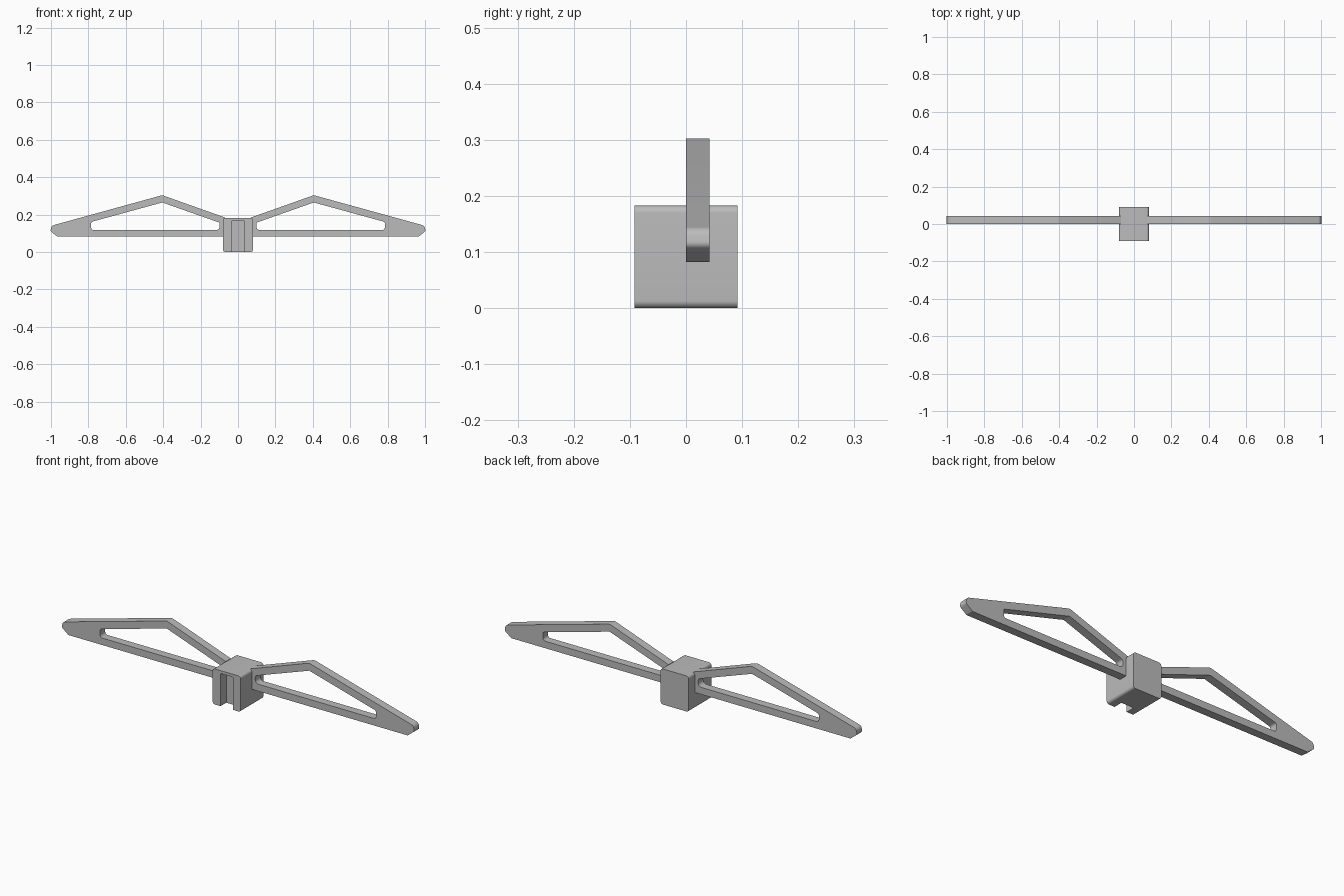
import bpy
import math
from mathutils import Vector

cube = bpy.data.objects.get("Cube")
if cube:
    bpy.data.objects.remove(cube, do_unlink=True)

grey = bpy.data.materials.new("plain grey")
grey.use_nodes = True
COLOUR = (0.5, 0.5, 0.5, 1)
grey.diffuse_color = COLOUR
grey.node_tree.nodes["Principled BSDF"].inputs["Base Color"].default_value = COLOUR


def rounded(corners, steps=6):
    """Outline from (x, z, radius) corners, each cut by a curved fillet."""
    points = []
    for i, (x, z, r) in enumerate(corners):
        p = Vector((x, z))
        if r == 0:
            points.append(p)
            continue
        a = (Vector(corners[i - 1][:2]) - p).normalized()
        b = (Vector(corners[(i + 1) % len(corners)][:2]) - p).normalized()
        half = a.angle(b) / 2
        centre = p + (a + b).normalized() * (r / math.sin(half))
        start = p + a * (r / math.tan(half)) - centre
        end = p + b * (r / math.tan(half)) - centre
        for s in range(steps + 1):
            points.append(centre + start.lerp(end, s / steps).normalized() * r)
    return points


def plate(name, outlines, y0, y1):
    """Solid plate between y0 and y1; later outlines become holes."""
    curve = bpy.data.curves.new(name, "CURVE")
    curve.dimensions = "2D"
    curve.fill_mode = "BOTH"
    curve.extrude = (y1 - y0) / 2
    for outline in outlines:
        pts = rounded(outline)
        spline = curve.splines.new("POLY")
        spline.points.add(len(pts) - 1)
        for sp, p in zip(spline.points, pts):
            sp.co = (p.x, p.y, 0, 1)
        spline.use_cyclic_u = True
    obj = bpy.data.objects.new(name, curve)
    bpy.context.collection.objects.link(obj)
    obj.rotation_euler.x = math.pi / 2
    obj.location.y = (y0 + y1) / 2
    bpy.ops.object.select_all(action="DESELECT")
    obj.select_set(True)
    bpy.context.view_layer.objects.active = obj
    bpy.ops.object.convert(target="MESH")
    obj = bpy.context.object
    obj.name = name
    bpy.ops.object.transform_apply(location=True, rotation=True, scale=True)
    # Weld caps to the rim so the plate is a closed solid
    bpy.ops.object.mode_set(mode="EDIT")
    bpy.ops.mesh.select_all(action="SELECT")
    bpy.ops.mesh.remove_doubles(threshold=0.0002)
    bpy.ops.mesh.normals_make_consistent(inside=False)
    bpy.ops.object.mode_set(mode="OBJECT")
    obj.data.materials.clear()
    obj.data.materials.append(grey)
    bpy.ops.object.shade_smooth_by_angle(angle=math.radians(25))
    return obj


# Central block with softened long edges
block = plate("centre_block", [[
    (-0.08, 0, 0.013), (0.08, 0, 0.013), (0.08, 0.183, 0.013), (-0.08, 0.183, 0.013)]],
    -0.092, 0.092)

# Slot in the front of the block, open at the bottom
cutter = plate("slot_cutter", [[
    (-0.035, -0.05, 0), (0.035, -0.05, 0), (0.035, 0.168, 0.005), (-0.035, 0.168, 0.005)]],
    -0.15, -0.045)
cutter.hide_render = True
cut = block.modifiers.new("slot", "BOOLEAN")
cut.object = cutter
cut.solver = "EXACT"
bpy.context.view_layer.objects.active = block
bpy.ops.object.modifier_apply(modifier=cut.name)
bpy.data.objects.remove(cutter, do_unlink=True)

# Open-framed wing: outer outline, then the triangular window
outer = [(0.07, 0.082, 0), (0.965, 0.082, 0.01), (1.003, 0.112, 0.012),
         (0.997, 0.141, 0.02), (0.405, 0.304, 0.03), (0.07, 0.185, 0)]
window = [(0.098, 0.118, 0.018), (0.785, 0.118, 0.014),
          (0.785, 0.161, 0.012), (0.405, 0.265, 0), (0.098, 0.157, 0.014)]
wing = plate("wings", [outer, window], 0, 0.042)
mirror = wing.modifiers.new("other wing", "MIRROR")
mirror.use_axis = (True, False, False)
